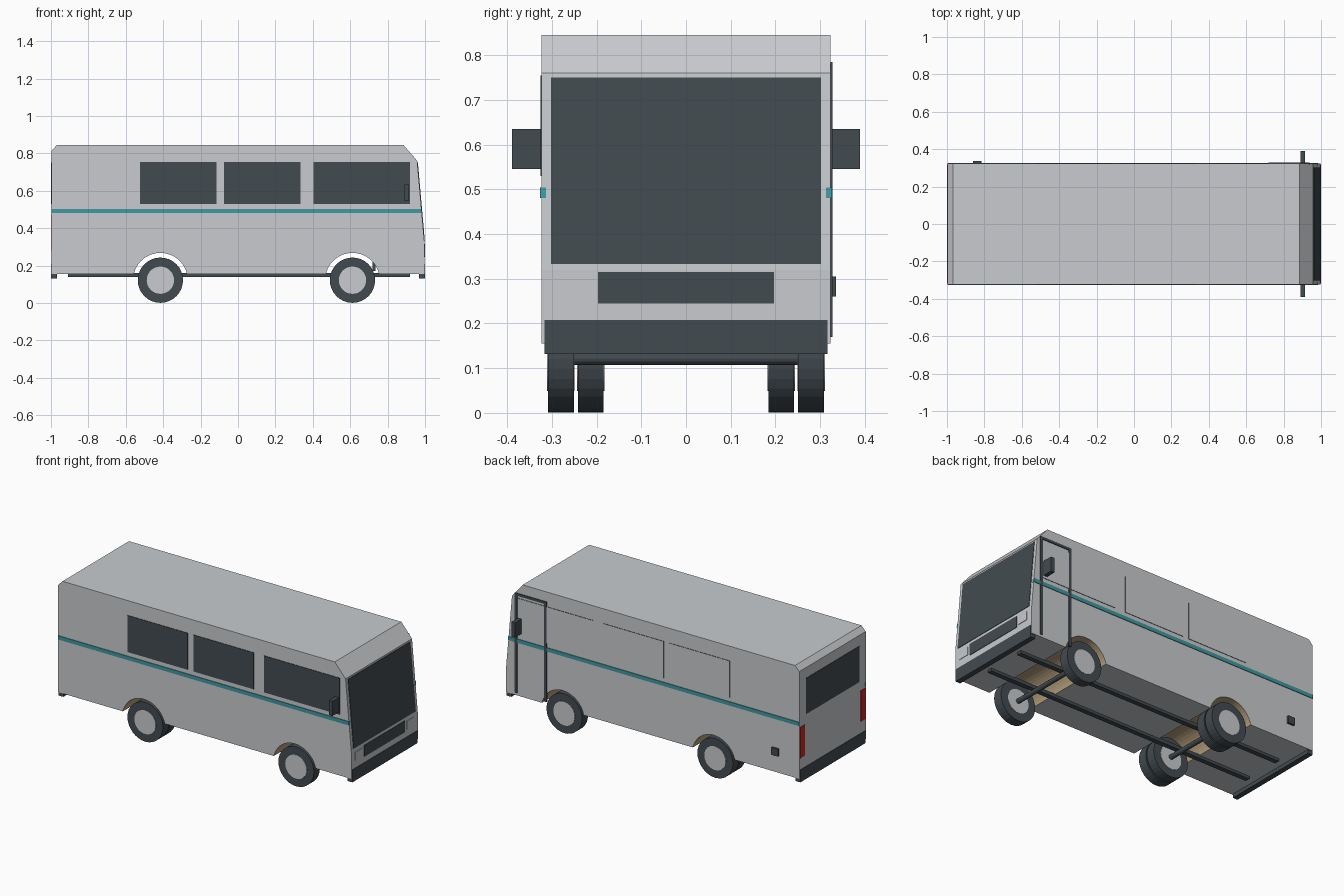
import bpy
import bmesh
from math import sin, cos, pi, acos

cube = bpy.data.objects.get("Cube")
if cube:
    bpy.data.objects.remove(cube, do_unlink=True)


def material(name, r, g, b):
    m = bpy.data.materials.new(name)
    m.use_nodes = True
    m.diffuse_color = (r, g, b, 1)
    m.node_tree.nodes["Principled BSDF"].inputs["Base Color"].default_value = (r, g, b, 1)
    return m


paint = material("light grey paint", 0.58, 0.6, 0.62)
dark = material("dark slate", 0.055, 0.07, 0.08)
teal = material("teal", 0.05, 0.32, 0.36)
red = material("red", 0.6, 0.02, 0.02)
tan = material("tan lining", 0.5, 0.37, 0.22)


def finish(name, bm, mats, rule=None):
    bmesh.ops.recalc_face_normals(bm, faces=bm.faces)
    if rule:
        for f in bm.faces:
            f.material_index = rule(f)
    mesh = bpy.data.meshes.new(name)
    bm.to_mesh(mesh)
    bm.free()
    for m in mats:
        mesh.materials.append(m)
    ob = bpy.data.objects.new(name, mesh)
    bpy.context.collection.objects.link(ob)
    return ob


def prism(name, points, y0, y1, mats, rule=None):
    """Extrude an (x, z) outline from y0 to y1."""
    bm = bmesh.new()
    face = bm.faces.new([bm.verts.new((x, y0, z)) for x, z in points])
    new = bmesh.ops.extrude_face_region(bm, geom=[face])["geom"]
    for v in new:
        if isinstance(v, bmesh.types.BMVert):
            v.co.y = y1
    return finish(name, bm, mats, rule)


def box(name, x, y, z, mat, rule=None):
    pts = [(x[0], z[0]), (x[1], z[0]), (x[1], z[1]), (x[0], z[1])]
    return prism(name, pts, y[0], y[1], mat if isinstance(mat, list) else [mat], rule)


def disc(name, x, z, r, y0, y1, mat, sides=32):
    pts = [(x + r * cos(2 * pi * i / sides), z + r * sin(2 * pi * i / sides)) for i in range(sides)]
    return prism(name, pts, y0, y1, [mat])


HALF = 0.323          # half width of the body
FLOOR = 0.155
END = 0.997           # body ends, bumpers reach a little further
AXLE_Z = 0.122
ARCH = 0.146
FRONT_X, REAR_X = 0.612, -0.415


# Body shell: side outline with the wheel arches in it
def arch(cx):
    a = acos((FLOOR - AXLE_Z) / ARCH)
    return [(cx + ARCH * sin(t), AXLE_Z + ARCH * cos(t))
            for t in (-a + 2 * a * i / 20 for i in range(21))]


def lining(f):
    c = f.calc_center_median()
    near = min(abs(c.x - FRONT_X), abs(c.x - REAR_X)) < ARCH
    return int(near and abs(f.normal.y) < 0.5 and FLOOR < c.z < 0.3)


outline = [(-END, FLOOR)] + arch(REAR_X) + arch(FRONT_X) + [
    (END, FLOOR), (END, 0.32), (0.958, 0.76), (0.885, 0.845), (-0.968, 0.845), (-END, 0.815)]
prism("body", outline, -HALF, HALF, [paint, tan], lining)

# Side windows: dark glass on one side, painted blanks with dark rims on the other
for i, span in enumerate([(-0.525, -0.115), (-0.075, 0.335), (0.405, 0.92)]):
    box(f"side_window_{i}", span, (-HALF - 0.003, -HALF + 0.01), (0.53, 0.755), dark)
    box(f"blank_window_{i}", span, (HALF - 0.01, HALF + 0.003), (0.53, 0.755), [dark, paint],
        lambda f: int(f.normal.y > 0.5))

# Parts mirrored on both sides
for side, s in (("left", 1), ("right", -1)):
    prism(f"stripe_{side}", [(-END, 0.481), (0.984, 0.481), (0.981, 0.504), (-END, 0.504)],
          s * (HALF - 0.01), s * (HALF + 0.004), [teal])
    box(f"mirror_{side}", (0.89, 0.915), (s * 0.322, s * 0.389), (0.545, 0.635), dark)
    box(f"tail_light_{side}", (-1, -0.98), (s * 0.273, s * 0.317), (0.28, 0.47), red)
    box(f"headlight_{side}", (0.98, 1), (s * 0.215, s * 0.285), (0.255, 0.305), paint)
    box(f"chassis_rail_{side}", (-0.91, 0.92), (s * 0.11, s * 0.14), (0.138, 0.16), dark)

# Nose and tail details
slope = (0.958 - END) / (0.76 - 0.32)
low, high = [(END + slope * (z - 0.32), z) for z in (0.333, 0.75)]
prism("windshield", [(low[0] - 0.01, low[1]), (low[0] + 0.003, low[1]),
                     (high[0] + 0.003, high[1]), (high[0] - 0.01, high[1])], -0.302, 0.302, [dark])
box("grille", (0.98, 1), (-0.197, 0.197), (0.245, 0.315), dark)
box("rear_window", (-1, -0.98), (-0.26, 0.26), (0.53, 0.75), dark)
box("front_bumper", (0.967, 1), (-0.317, 0.317), (0.132, 0.208), dark)
box("rear_bumper", (-1, -0.967), (-0.317, 0.317), (0.132, 0.208), dark)

# Entrance door frame and fuel cap
skin = (HALF - 0.005, HALF + 0.005)
box("door_front_post", (0.922, 0.937), skin, (0.17, 0.785), dark)
box("door_rear_post", (0.72, 0.735), skin, (0.17, 0.785), dark)
box("door_top_rail", (0.735, 0.922), skin, (0.77, 0.785), dark)
box("fuel_cap", (-0.86, -0.815), (HALF - 0.005, 0.336), (0.26, 0.305), dark)

# Axles and wheels, doubled at the rear
for end, cx, rows in (("front", FRONT_X, [0.28]), ("rear", REAR_X, [0.28, 0.213])):
    disc(f"{end}_axle", cx, AXLE_Z, 0.015, -0.25, 0.25, dark, 12)
    for side, s in (("left", 1), ("right", -1)):
        for n, y in enumerate(rows):
            disc(f"{end}_{side}_tire_{n}", cx, AXLE_Z, 0.121, s * (y - 0.029), s * (y + 0.029), dark)
            disc(f"{end}_{side}_hub_{n}", cx, AXLE_Z, 0.073, s * (y - 0.031), s * (y + 0.031), paint)
